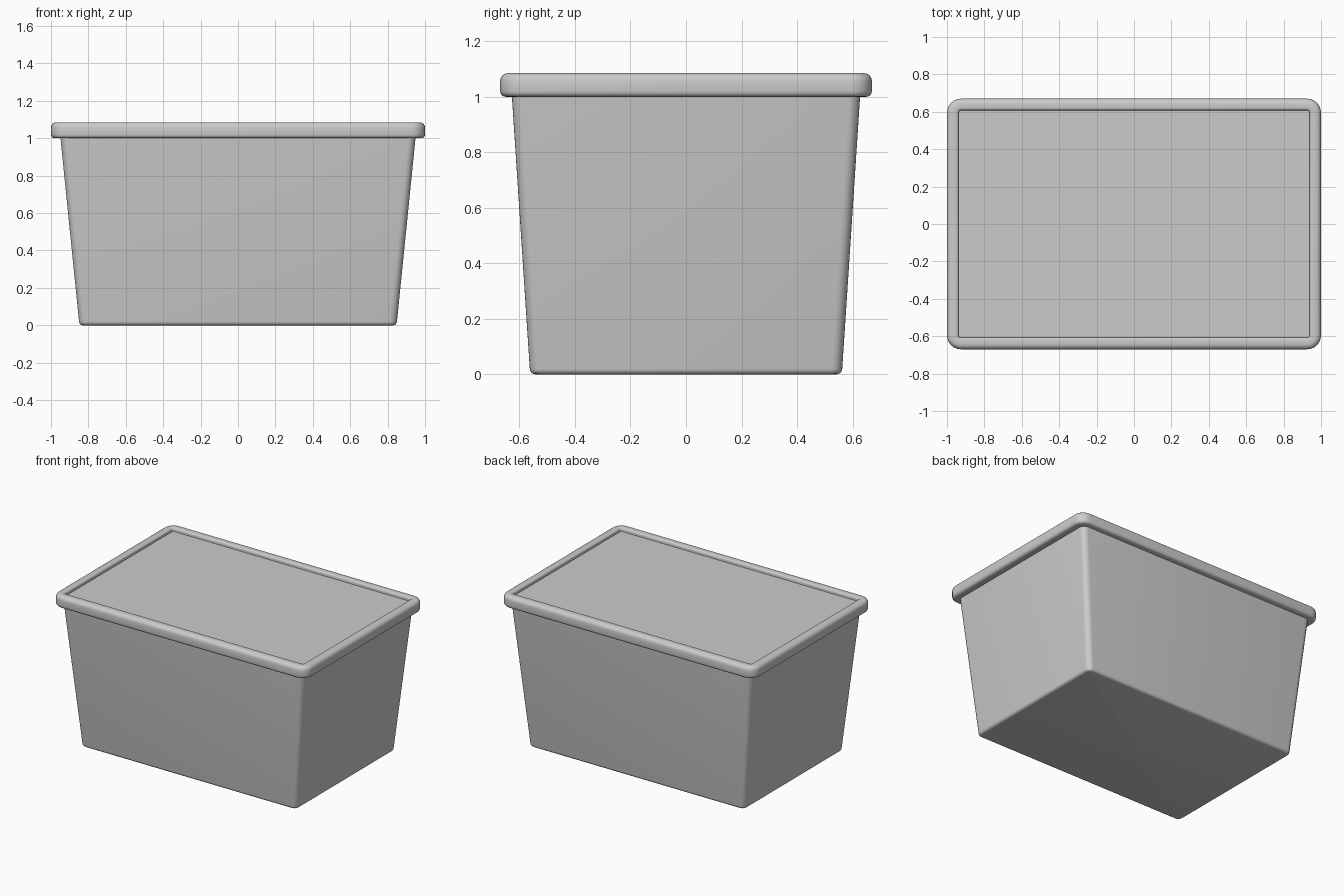
import bpy, bmesh, math

if "Cube" in bpy.data.objects:
    bpy.data.objects.remove(bpy.data.objects["Cube"])

SEG = 6  # segments per rounded corner


def rounded_ring(bm, hx, hy, r, z):
    """Ring of vertices around a rounded rectangle."""
    ring = []
    for i, (sx, sy) in enumerate([(1, 1), (-1, 1), (-1, -1), (1, -1)]):
        for k in range(SEG + 1):
            a = math.pi / 2 * (i + k / SEG)
            ring.append(bm.verts.new((sx * (hx - r) + r * math.cos(a),
                                      sy * (hy - r) + r * math.sin(a), z)))
    return ring


def loft(name, hx, hy, r, profile):
    """Sweep an (outward offset, z, taper) profile round a rounded rectangle, capping both ends."""
    bm = bmesh.new()
    rings = [rounded_ring(bm, hx + o + tx, hy + o + ty, max(r + o, 0.006), z)
             for o, z, (tx, ty) in profile]
    for a, b in zip(rings, rings[1:]):
        n = len(a)
        for i in range(n):
            j = (i + 1) % n
            bm.faces.new((a[i], a[j], b[j], b[i]))
    bm.faces.new(rings[0][::-1])
    bm.faces.new(rings[-1])
    bmesh.ops.recalc_face_normals(bm, faces=bm.faces)
    mesh = bpy.data.meshes.new(name)
    bm.to_mesh(mesh)
    bm.free()
    ob = bpy.data.objects.new(name, mesh)
    bpy.context.collection.objects.link(ob)
    bpy.ops.object.select_all(action='DESELECT')
    ob.select_set(True)
    bpy.context.view_layer.objects.active = ob
    bpy.ops.object.shade_smooth_by_angle(angle=math.radians(35))
    return ob


def fillet(o, z, r, start, end, steps=4):
    """Arc of profile points about (o, z), angles in degrees."""
    pts = []
    for k in range(steps + 1):
        a = math.radians(start + (end - start) * k / steps)
        pts.append((o + r * math.cos(a), z + r * math.sin(a)))
    return pts


# Tapered tub: rounded foot, flared walls, hollow inside
flat = (0, 0)
flare = (0.10, 0.065)
tub = [(o, z, flat) for o, z in fillet(-0.02, 0.02, 0.02, -90, 0)]
tub += [(0, 1.01, flare), (-0.02, 1.01, flare), (-0.02, 0.03, flat)]
loft("tub", 0.85, 0.563, 0.04, tub)

# Lid: rounded outer rim with a sunken centre panel
lid = fillet(-0.02, 1.02, 0.02, -90, 0)
lid += fillet(-0.028, 1.057, 0.028, 0, 90)
lid += fillet(-0.05, 1.073, 0.012, 90, 180, 3)
lid += [(-0.062, 1.06)]
loft("lid", 1.0, 0.67, 0.075, [(o, z, flat) for o, z in lid])
